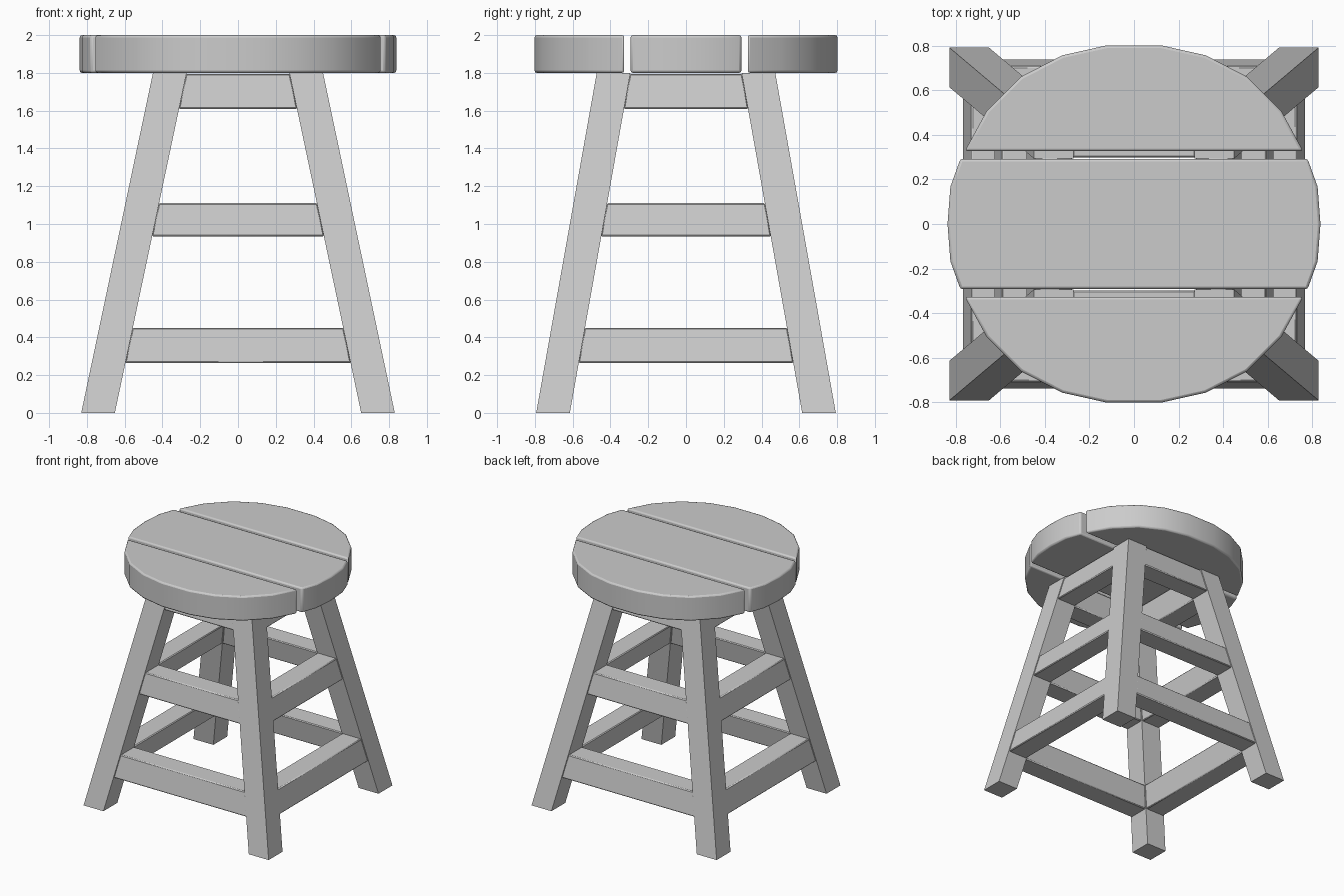
import bpy, bmesh, math

if "Cube" in bpy.data.objects:
    bpy.data.objects.remove(bpy.data.objects["Cube"])


def make_prism(name, bottom, top, bevel=0.0, segments=1):
    """Solid between two matching outlines, with softened edges."""
    bm = bmesh.new()
    lo = [bm.verts.new(p) for p in bottom]
    hi = [bm.verts.new(p) for p in top]
    n = len(lo)
    bm.faces.new(lo[::-1])
    bm.faces.new(hi)
    for i in range(n):
        j = (i + 1) % n
        bm.faces.new((lo[i], lo[j], hi[j], hi[i]))
    bmesh.ops.recalc_face_normals(bm, faces=bm.faces)
    mesh = bpy.data.meshes.new(name)
    bm.to_mesh(mesh)
    bm.free()
    obj = bpy.data.objects.new(name, mesh)
    bpy.context.collection.objects.link(obj)
    if bevel:
        mod = obj.modifiers.new("soft_edges", 'BEVEL')
        mod.width = bevel
        mod.segments = segments
        mod.limit_method = 'ANGLE'
        mod.angle_limit = math.radians(40)
    bpy.context.view_layer.objects.active = obj
    obj.select_set(True)
    bpy.ops.object.shade_smooth_by_angle(angle=math.radians(50))
    obj.select_set(False)
    return obj


# Leg faces: distance from the centre at height z
WIDTH = 0.178
def leg_x(z): return 0.83 - 0.211 * z
def leg_y(z): return 0.793 - 0.178 * z


# Seat planks
def plank(name, outline):
    make_prism(name, [(x, y, 1.8) for x, y in outline],
               [(x, y, 2.0) for x, y in outline], 0.012, 2)


half = [(0.76, 0.328), (0.662, 0.508), (0.508, 0.662), (0.322, 0.758), (0.125, 0.802)]
arc = half + [(-x, y) for x, y in reversed(half)]
plank("seat_plank_back", arc)
plank("seat_plank_front", [(x, -y) for x, y in arc])
side = [(0.78, -0.293), (0.825, -0.168), (0.838, 0), (0.825, 0.168), (0.78, 0.293)]
plank("seat_plank_middle", side + [(-x, -y) for x, y in side])

# Splayed legs
for sx, xname in ((-1, "left"), (1, "right")):
    for sy, yname in ((-1, "front"), (1, "back")):
        def section(z):
            x, y = leg_x(z), leg_y(z)
            return [(sx * a, sy * b, z) for a, b in
                    ((x, y), (x - WIDTH, y), (x - WIDTH, y - WIDTH), (x, y - WIDTH))]
        make_prism(f"{yname}_{xname}_leg", section(0), section(1.8))

# Rails between the legs, in three tiers, leaning with the legs
INSET, THICK = 0.005, 0.17
for tier, z0, z1 in (("lower", 0.265, 0.45), ("middle", 0.935, 1.11), ("upper", 1.61, 1.795)):
    for s, xname, yname in ((-1, "left", "front"), (1, "right", "back")):
        def along_x(z):
            e, o = leg_x(z) - WIDTH + 0.003, leg_y(z) - INSET
            return [(-e, s * o, z), (e, s * o, z),
                    (e, s * (o - THICK), z), (-e, s * (o - THICK), z)]

        def along_y(z):
            e, o = leg_y(z) - WIDTH + 0.003, leg_x(z) - INSET
            return [(s * o, -e, z), (s * o, e, z),
                    (s * (o - THICK), e, z), (s * (o - THICK), -e, z)]
        make_prism(f"{tier}_{yname}_rail", along_x(z0), along_x(z1), 0.007)
        make_prism(f"{tier}_{xname}_rail", along_y(z0), along_y(z1), 0.007)
